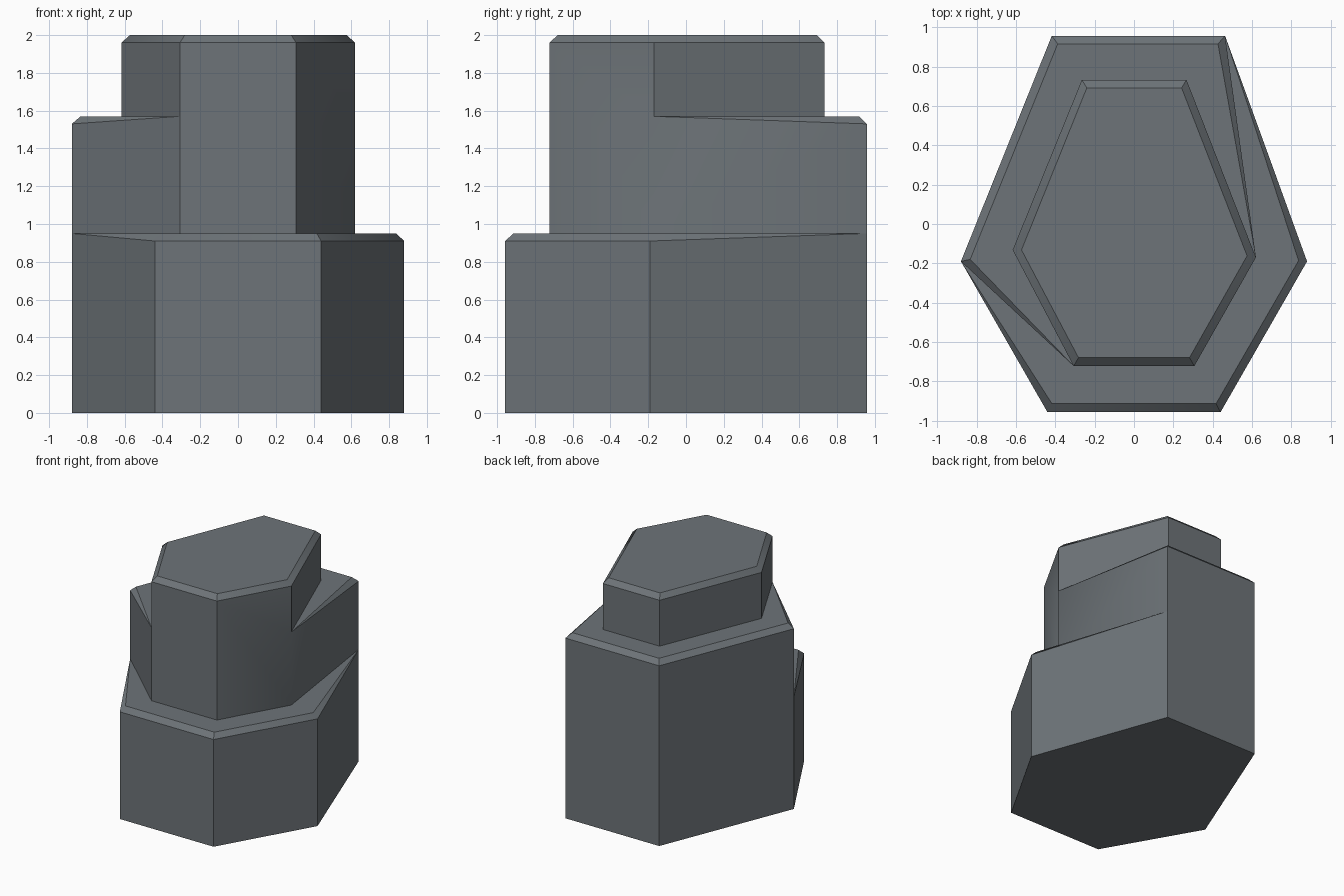
import bpy
import bmesh
import math

if "Cube" in bpy.data.objects:
    bpy.data.objects.remove(bpy.data.objects["Cube"])

# Each tier: top height, outer corners, rim corners after the chamfer.
# Corner order: front left, front right, right, back right, back left, left.
# Where two tiers share a corner, the chamfer tapers away to nothing.
CHAMFER = 0.04
FL, FR, R = (-0.307, -0.722), (0.307, -0.722), (0.62, -0.17)
BR, BL, L = (0.463, 0.957), (-0.418, 0.957), (-0.88, -0.19)
TIERS = [
    (0.95,
     [(-0.44, -0.957), (0.44, -0.957), (0.88, -0.19), BR, BL, L],
     [(-0.417, -0.914), (0.417, -0.914), (0.837, -0.186), BR, BL, L]),
    (1.57,
     [FL, FR, R, BR, BL, L],
     [FL, FR, R, (0.427, 0.916), (-0.388, 0.916), (-0.833, -0.18)]),
    (2.0,
     [FL, FR, R, (0.267, 0.733), (-0.265, 0.733), (-0.617, -0.132)],
     [(-0.282, -0.68), (0.282, -0.68), (0.575, -0.162),
      (0.242, 0.692), (-0.24, 0.692), (-0.572, -0.132)]),
]

bm = bmesh.new()
cache = {}


def vert(xy, z):
    key = (round(xy[0], 4), round(xy[1], 4), round(z, 4))
    if key not in cache:
        cache[key] = bm.verts.new(key)
    return cache[key]


def ring(points, z):
    return [vert(p, z) for p in points]


def bridge(lower, upper):
    """Join two rings, skipping faces that collapse at shared corners."""
    for i in range(len(lower)):
        j = (i + 1) % len(lower)
        corners = list(dict.fromkeys([lower[i], lower[j], upper[j], upper[i]]))
        if len(corners) > 2:
            bm.faces.new(corners)


# Stacked tiers: wall, chamfer, then the deck leading into the next tier
z = 0.0
previous = None
for top, outer, inner in TIERS:
    foot = ring(outer, z)
    if previous:
        bridge(previous, foot)
    else:
        bm.faces.new(foot[::-1])
    rim = [vert(o, top if o == i else top - CHAMFER) for o, i in zip(outer, inner)]
    previous = ring(inner, top)
    bridge(foot, rim)
    bridge(rim, previous)
    z = top
bm.faces.new(previous)

bmesh.ops.recalc_face_normals(bm, faces=bm.faces[:])
# Merge flush walls across the tier seams
bmesh.ops.dissolve_limit(bm, angle_limit=math.radians(0.5),
                         verts=bm.verts[:], edges=bm.edges[:])

mesh = bpy.data.meshes.new("stepped_block")
bm.to_mesh(mesh)
bm.free()

block = bpy.data.objects.new("stepped_block", mesh)
bpy.context.collection.objects.link(block)

# Slate grey
slate = bpy.data.materials.new("slate_grey")
slate.diffuse_color = (0.155, 0.175, 0.19, 1.0)
slate.use_nodes = True
slate.node_tree.nodes["Principled BSDF"].inputs["Base Color"].default_value = slate.diffuse_color
mesh.materials.append(slate)

# Only the shallow corner between the two right-hand middle walls is smooth
bpy.context.view_layer.objects.active = block
block.select_set(True)
bpy.ops.object.shade_smooth_by_angle(angle=math.radians(40))
